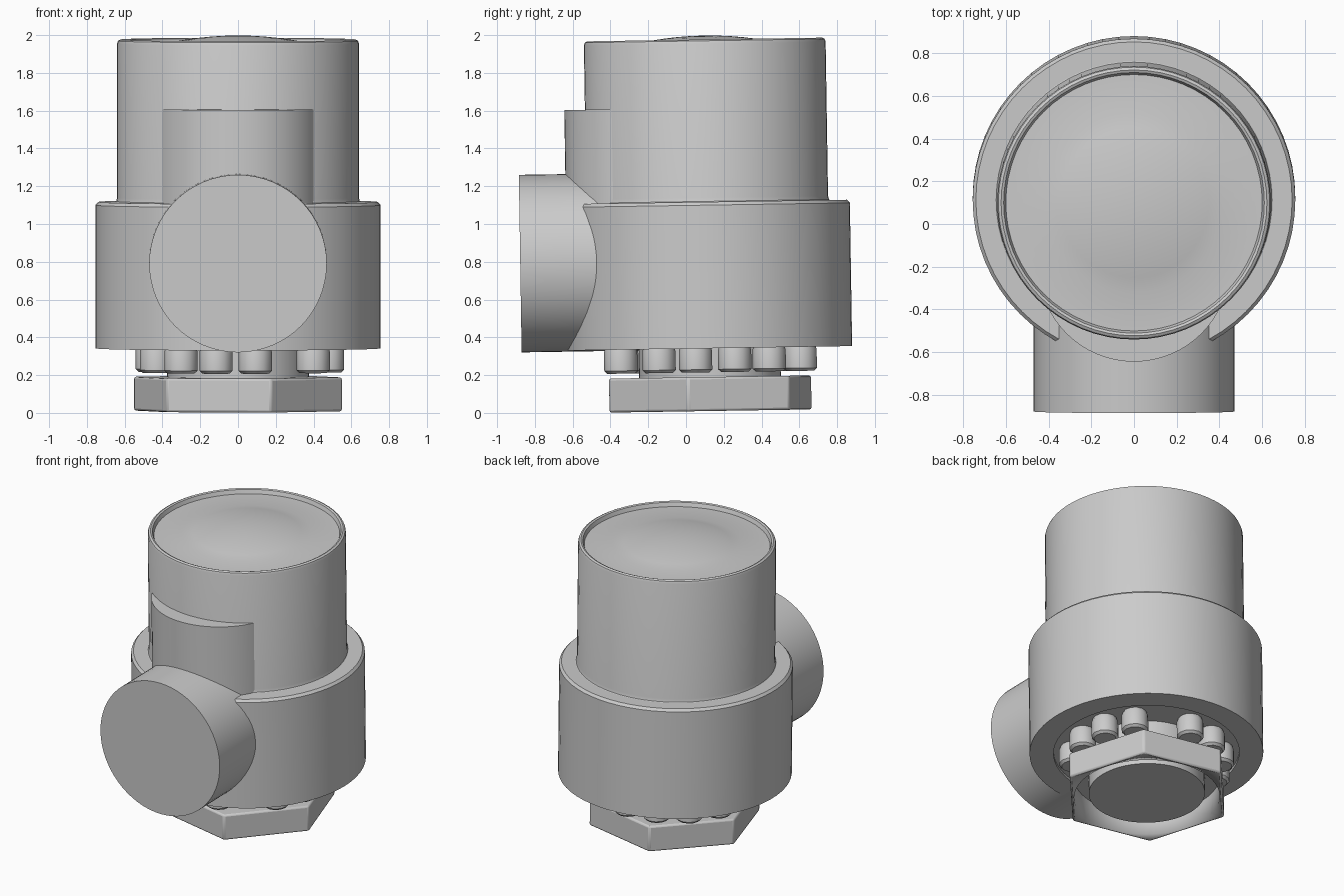
import bpy, bmesh
from math import radians, cos, sin
from mathutils import Matrix, Vector

if "Cube" in bpy.data.objects:
    bpy.data.objects.remove(bpy.data.objects["Cube"], do_unlink=True)

grey = bpy.data.materials.new("plain grey")
grey.use_nodes = True
grey.diffuse_color = (0.6, 0.6, 0.6, 1)
grey.node_tree.nodes["Principled BSDF"].inputs["Base Color"].default_value = grey.diffuse_color

# The whole valve leans very slightly forward about its base
LEAN = Matrix.Translation((0, 0.13, 0)) @ Matrix.Rotation(radians(0.9), 4, 'X')


def lathe(name, profile, sides=64, place=Matrix.Identity(4), start=0.0, closed=False):
    """Turn a (radius, height) profile around z."""
    bm = bmesh.new()
    a = radians(start)
    verts = [bm.verts.new((r * cos(a), r * sin(a), z)) for r, z in profile]
    pairs = list(zip(verts, verts[1:]))
    if closed:
        pairs.append((verts[-1], verts[0]))
    edges = [bm.edges.new(p) for p in pairs]
    bmesh.ops.spin(bm, geom=verts + edges, cent=(0, 0, 0), axis=(0, 0, 1),
                   angle=radians(360), steps=sides)
    bmesh.ops.remove_doubles(bm, verts=bm.verts, dist=0.0005)
    bmesh.ops.recalc_face_normals(bm, faces=bm.faces)
    mesh = bpy.data.meshes.new(name)
    bm.to_mesh(mesh)
    bm.free()
    mesh.materials.append(grey)
    mesh.shade_smooth()
    mesh.set_sharp_from_angle(angle=radians(32))
    obj = bpy.data.objects.new(name, mesh)
    bpy.context.collection.objects.link(obj)
    obj.matrix_world = LEAN @ place
    return obj


# Wide lower housing with a shallow recess underneath
lathe("lower_housing", [(0, 0.36), (0.6, 0.36), (0.6, 0.342), (0.755, 0.342),
                        (0.755, 1.1), (0.74, 1.117), (0, 1.117)])

# Upper housing: fillet at the foot, rounded rim, recessed lid with a low dome
rim = [(0.66, 1.11), (0.645, 1.12), (0.64, 1.14), (0.64, 1.955), (0.635, 1.97),
       (0.622, 1.977), (0.61, 1.972), (0.6, 1.945)]
dome = [(0.42 * (1 - t / 6), 1.948 + 0.05 * (1 - (1 - t / 6) ** 2)) for t in range(7)]
lathe("upper_housing", [(0, 1.11)] + rim + dome)

# Upright boss on the front, above the side pipe
lathe("front_boss", [(0, 0.8), (0.447, 0.8), (0.447, 1.615), (0, 1.615)],
      place=Matrix.Translation((0, -0.302, 0)))

# Side pipe pointing forwards
lathe("front_pipe", [(0, 0.1), (0.47, 0.1), (0.47, 0.995), (0, 0.995)],
      place=Matrix.Translation((0, 0, 0.806)) @ Matrix.Rotation(radians(90), 4, 'X'))

# Neck running down through the hexagonal nut
lathe("neck", [(0, 0.04), (0.375, 0.04), (0.375, 0.37), (0, 0.37)])

# Hexagonal nut with a round bore, bevelled along the top and bottom edges
nut = lathe("hex_nut", [(0, 0.01), (0.565, 0.01), (0.565, 0.19), (0, 0.19)], sides=6, start=48)
bore = lathe("nut_bore_cutter", [(0, -0.1), (0.47, -0.1), (0.47, 0.16), (0, 0.16)])
bore.hide_render = True
bore.hide_viewport = True
bevel = nut.modifiers.new("edge bevel", 'BEVEL')
bevel.width = 0.012
bevel.segments = 2
cut = nut.modifiers.new("bore", 'BOOLEAN')
cut.operation = 'DIFFERENCE'
cut.object = bore
cut.solver = 'EXACT'

# Three groups of four bolt heads around the neck
for group in range(3):
    for i in range(4):
        a = radians(-34 + 120 * group + 25 * i)
        lathe(f"bolt_{group * 4 + i + 1}",
              [(0, 0.215), (0.072, 0.215), (0.088, 0.23), (0.088, 0.33), (0.075, 0.365), (0, 0.365)],
              sides=12, place=Matrix.Translation((0.48 * cos(a), 0.48 * sin(a), 0)))
